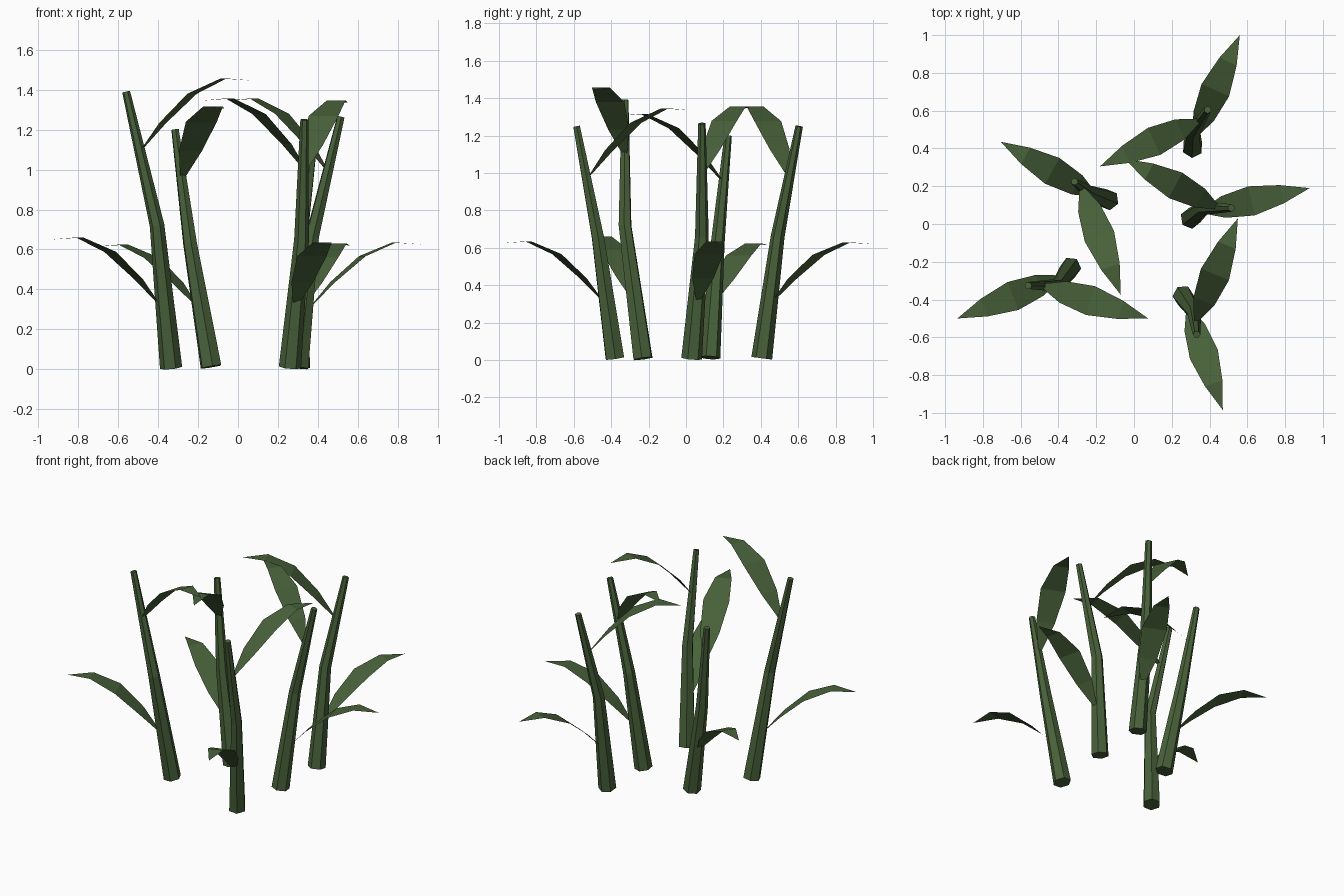
import bpy, bmesh, math
from mathutils import Vector

if "Cube" in bpy.data.objects:
    bpy.data.objects.remove(bpy.data.objects["Cube"])

green = bpy.data.materials.new("leaf_green")
green.diffuse_color = (0.065, 0.12, 0.042, 1)
green.use_nodes = True
green.node_tree.nodes["Principled BSDF"].inputs["Base Color"].default_value = green.diffuse_color


def finish(bm, name):
    bmesh.ops.recalc_face_normals(bm, faces=bm.faces)
    mesh = bpy.data.meshes.new(name)
    bm.to_mesh(mesh)
    bm.free()
    mesh.materials.append(green)
    bpy.context.collection.objects.link(bpy.data.objects.new(name, mesh))


def stem(name, base, mid, top, radii=(0.056, 0.037, 0.02), sides=6):
    """Tapered six-sided stalk with one bend; rings lie square to the path."""
    pts = [Vector(p) for p in (base, mid, top)]
    dirs = [pts[1] - pts[0], pts[2] - pts[0], pts[2] - pts[1]]
    bm = bmesh.new()
    rings = []
    for p, d, r in zip(pts, dirs, radii):
        d.normalize()
        u = Vector((d.x, d.y, 0)).normalized() if not rings else u
        u = (u - d * u.dot(d)).normalized()
        v = d.cross(u)
        rings.append([bm.verts.new(p + r * (u * math.cos(a) + v * math.sin(a)))
                      for a in (math.tau * i / sides for i in range(sides))])
    for lo, hi in zip(rings, rings[1:]):
        for i in range(sides):
            j = (i + 1) % sides
            bm.faces.new((lo[i], lo[j], hi[j], hi[i]))
    bm.faces.new(rings[0])
    bm.faces.new(rings[-1])
    finish(bm, name)


# leaf profile: distance out, rise, half width (relative)
LEAF = [(0, 0, 0.015), (0.2, 0.39, 0.10), (0.46, 0.79, 0.135), (0.74, 1.0, 0.085), (1, 0.97, 0)]


def leaf(name, start, tip):
    """Flat arching blade from the stalk to a pointed tip."""
    s, t = Vector(start), Vector(tip)
    out = Vector((t.x - s.x, t.y - s.y, 0))
    rise = (t.z - s.z) / LEAF[-1][1]
    side = Vector((-out.y, out.x, 0))
    bm = bmesh.new()
    rows = []
    for f, h, w in LEAF:
        c = s + out * f + Vector((0, 0, rise * h))
        rows.append([bm.verts.new(c + side * k) for k in ((w, -w) if w else (0,))])
    for a, b in zip(rows, rows[1:]):
        bm.faces.new([a[0], a[1]] + b[::-1])
    finish(bm, name)


# each plant: stem base, bend, top; low leaf start, tip; high leaf start, tip
PLANTS = {
    "back_right": ((0.31, 0.405, 0.01), (0.315, 0.49, 0.66), (0.39, 0.605, 1.25),
                   (0.32, 0.46, 0.31), (0.56, 1.0, 0.62),
                   (0.35, 0.55, 0.98), (-0.18, 0.305, 1.345)),
    "back_left": ((-0.135, 0.128, 0.013), (-0.24, 0.17, 0.63), (-0.315, 0.225, 1.20),
                  (-0.2, 0.15, 0.31), (-0.705, 0.435, 0.615),
                  (-0.28, 0.20, 0.95), (-0.07, -0.375, 1.305)),
    "right": ((0.30, 0.03, 0.008), (0.37, 0.085, 0.66), (0.515, 0.085, 1.265),
              (0.36, 0.065, 0.31), (0.93, 0.19, 0.625),
              (0.45, 0.085, 0.99), (-0.05, 0.345, 1.345)),
    "front_left": ((-0.335, -0.23, 0.008), (-0.405, -0.326, 0.72), (-0.56, -0.326, 1.39),
                   (-0.39, -0.28, 0.32), (-0.935, -0.5, 0.65),
                   (-0.49, -0.325, 1.09), (0.075, -0.5, 1.445)),
    "front_right": ((0.26, -0.38, 0.01), (0.318, -0.47, 0.65), (0.332, -0.585, 1.25),
                    (0.285, -0.44, 0.31), (0.47, -0.985, 0.625),
                    (0.325, -0.52, 0.98), (0.55, 0.03, 1.335)),
}
for name, p in PLANTS.items():
    stem("stem_" + name, *p[:3])
    leaf("low_leaf_" + name, *p[3:5])
    leaf("high_leaf_" + name, *p[5:])
